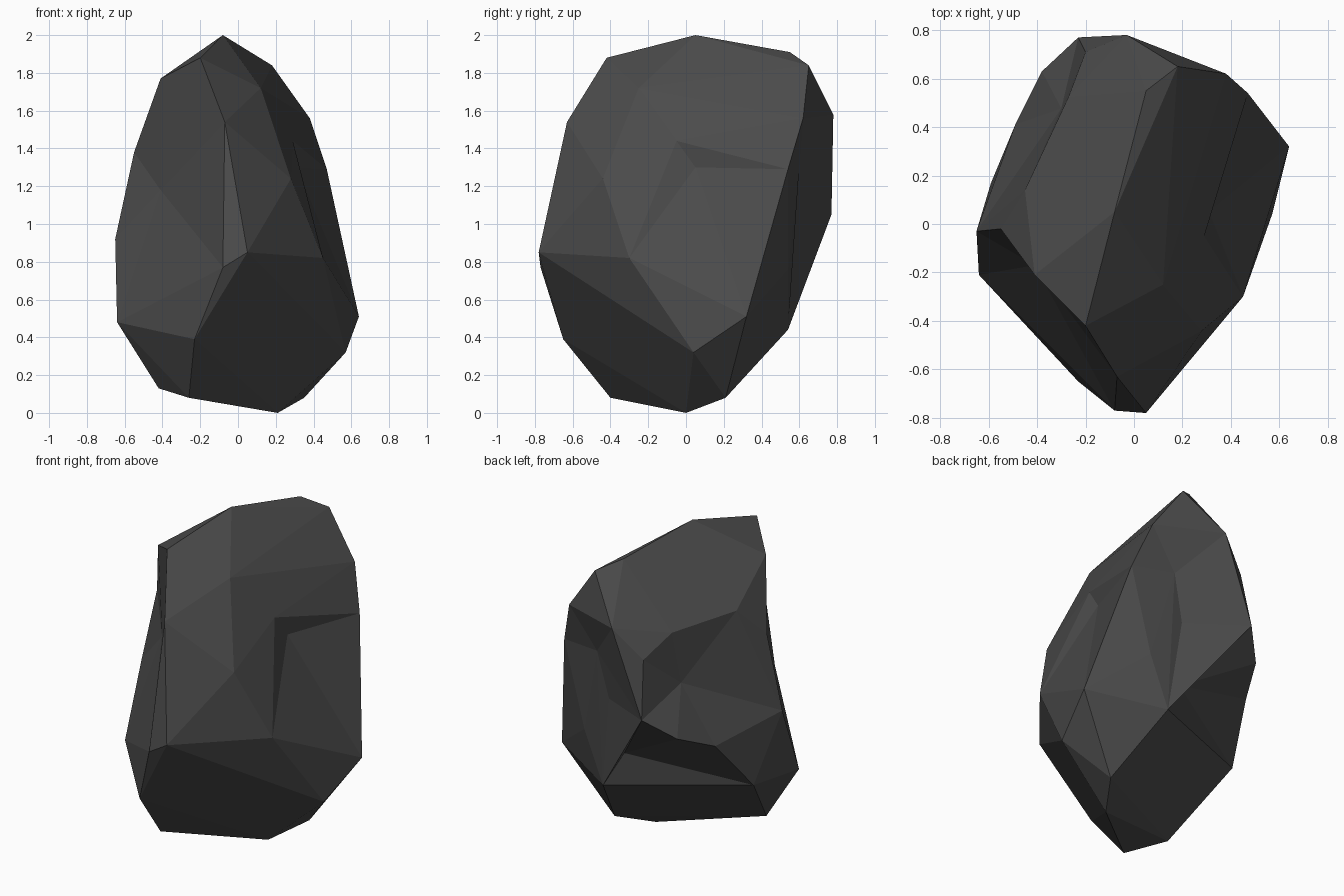
import bpy, bmesh

if "Cube" in bpy.data.objects:
    bpy.data.objects.remove(bpy.data.objects["Cube"])

# corner points of the boulder, grouped by area
crown = [(-.08, .05, 2), (.05, .55, 1.91), (.18, .65, 1.84), (-.2, -.42, 1.88),
         (-.41, -.21, 1.77), (.12, -.25, 1.72)]
front = [(-.07, -.63, 1.54), (-.08, -.77, .77), (.05, -.78, .85), (-.23, -.65, .39),
         (.45, -.30, .82)]
right = [(.29, -.05, 1.44), (.38, .62, 1.56), (.47, .54, 1.29), (.54, .43, 1.0),
         (.64, .32, .51), (.57, .04, .32)]
left = [(-.55, -.02, 1.38), (-.65, -.03, .92), (-.64, -.21, .48), (-.59, .17, .51),
        (-.49, .41, .82), (-.45, .14, 1.56)]
back = [(-.03, .78, 1.58), (-.23, .77, 1.05), (.20, .54, .44), (-.38, .63, .92),
        (-.27, .525, 1.52), (-.20, .71, 1.40)]
base = [(.35, .21, .08), (.21, 0, 0), (-.26, -.40, .08), (-.42, -.20, .13)]

bm = bmesh.new()
areas = {}
for name, points in dict(crown=crown, front=front, right=right, left=left,
                         back=back, base=base).items():
    areas[name] = [bm.verts.new(p) for p in points]
bmesh.ops.convex_hull(bm, input=bm.verts[:])
crown, front, right, left, back, base = areas.values()


def hollow(point, ring):
    """Replace the faces lying within the ring by a fan around the point."""
    ring = set(ring)
    old = [f for f in bm.faces if ring.issuperset(f.verts)]
    if not old:
        return None
    rim = [e.verts[:] for f in old for e in f.edges
           if sum(g in old for g in e.link_faces) == 1]
    bmesh.ops.delete(bm, geom=old, context='FACES_ONLY')
    tip = bm.verts.new(point)
    for a, b in rim:
        bm.faces.new((a, b, tip))
    return tip


# right side: shoulder and the ledge beneath it
hollow((.28, -.44, 1.24), [front[0], front[2], front[4], right[0], crown[5]])
hollow((.31, .05, 1.30), [right[0], front[4], right[2], right[3], right[4]])
# left front hollow
hollow((-.41, -.17, 1.18), [left[0], left[1], left[2], crown[3], crown[4],
                            front[0], front[1]])
# left back hollow under the brow, and the undercut below it
hollow((-.30, .477, 1.195), [back[5], back[4], left[5], left[1], left[4],
                             back[3], back[1]])
hollow((.08, .50, .66), [back[1], back[2], back[3], left[3], left[4]])
# back chips
chip = hollow((.20, .60, 1.31), [back[0], back[1], back[2]] + right[1:5])
hollow((.13, .58, 1.02), [chip, back[1], back[2]])
hollow((.33, .54, .76), [chip, back[2], right[4], right[3], right[2]])

loose = [v for v in bm.verts if not v.link_faces]
bmesh.ops.delete(bm, geom=loose, context='VERTS')
stray = [e for e in bm.edges if not e.link_faces]
bmesh.ops.delete(bm, geom=stray, context='EDGES')
bmesh.ops.recalc_face_normals(bm, faces=bm.faces[:])

# flat-shaded dark stone
mesh = bpy.data.meshes.new("boulder")
bm.to_mesh(mesh)
bm.free()
stone = bpy.data.materials.new("dark grey stone")
stone.diffuse_color = (.07, .07, .07, 1)
stone.use_nodes = True
stone.node_tree.nodes["Principled BSDF"].inputs["Base Color"].default_value = stone.diffuse_color
mesh.materials.append(stone)
rock = bpy.data.objects.new("boulder", mesh)
bpy.context.collection.objects.link(rock)
